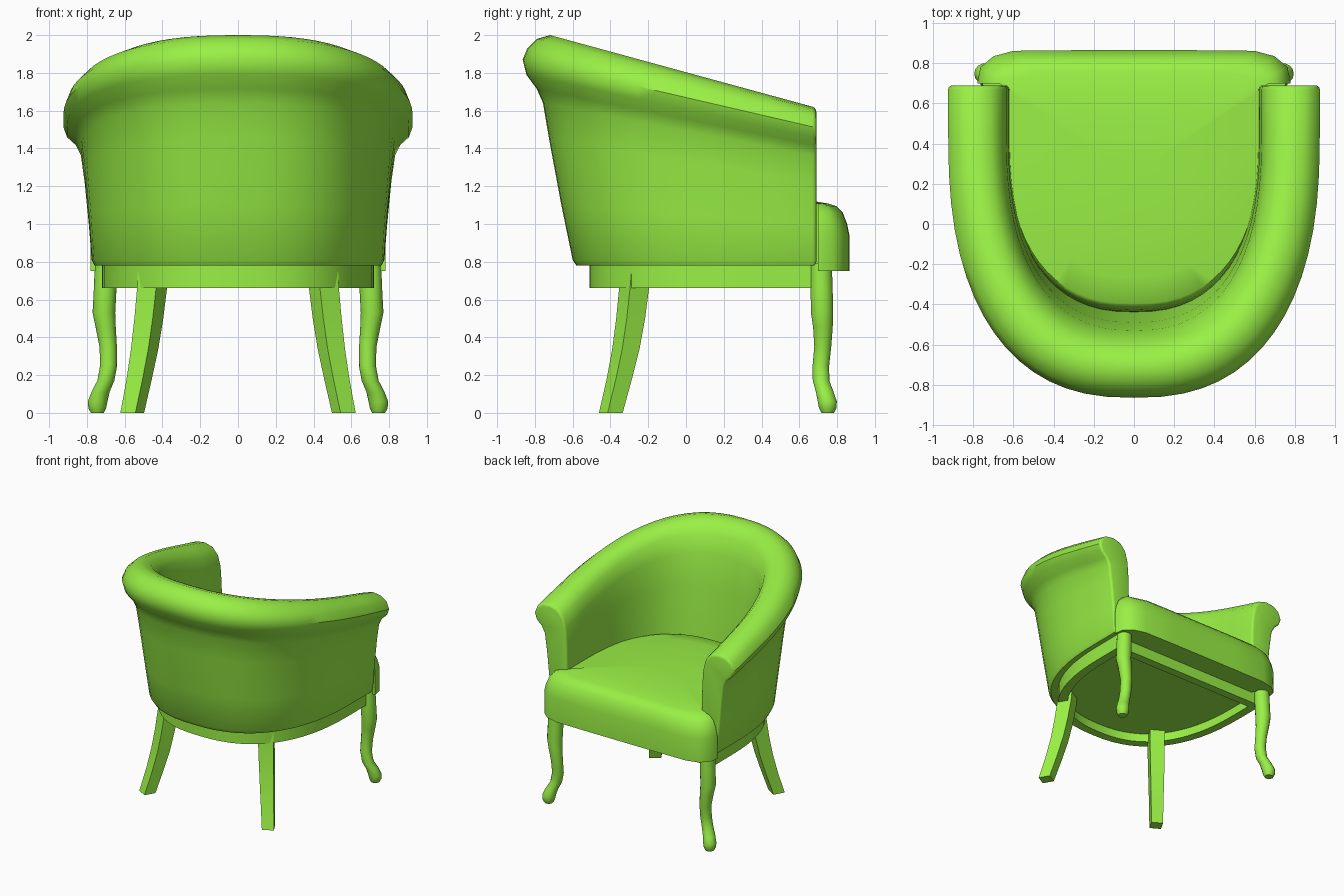
import bpy, bmesh, math

if "Cube" in bpy.data.objects:
    bpy.data.objects.remove(bpy.data.objects["Cube"])

green = bpy.data.materials.new("green")
green.diffuse_color = (0.32, 0.87, 0.06, 1)
green.use_nodes = True
green.node_tree.nodes["Principled BSDF"].inputs["Base Color"].default_value = green.diffuse_color


def loft(name, rings, bevel=0.0, angle=40):
    """Skin closed rings in order and cap both ends."""
    bm = bmesh.new()
    vs = [[bm.verts.new(p) for p in r] for r in rings]
    n = len(rings[0])
    for a, b in zip(vs, vs[1:]):
        for i in range(n):
            j = (i + 1) % n
            bm.faces.new((a[i], a[j], b[j], b[i]))
    caps = [bm.faces.new(vs[0]), bm.faces.new(vs[-1])]
    bmesh.ops.recalc_face_normals(bm, faces=bm.faces[:])
    if bevel:
        edges = [e for f in caps for e in f.edges]
        bmesh.ops.bevel(bm, geom=edges, offset=bevel, segments=3,
                        profile=0.5, affect='EDGES', clamp_overlap=True)
    mesh = bpy.data.meshes.new(name)
    bm.to_mesh(mesh)
    bm.free()
    mesh.materials.append(green)
    ob = bpy.data.objects.new(name, mesh)
    bpy.context.collection.objects.link(ob)
    bpy.ops.object.select_all(action='DESELECT')
    bpy.context.view_layer.objects.active = ob
    ob.select_set(True)
    bpy.ops.object.shade_smooth_by_angle(angle=math.radians(angle))
    return ob


def u_curve(a, back, front, steps=32, n=2.45, yc=0.45):
    """Horseshoe plan: straight arms and a superelliptic back."""
    pts = [(a, front)]
    for k in range(steps + 1):
        t = math.pi * k / steps
        c, s = math.cos(t), max(math.sin(t), 0)
        x = math.copysign(abs(c) ** (2 / n), c) * a
        pts.append((x, yc - (yc - back) * s ** (2 / n)))
    return pts + [(-a, front)]


# Upholstered shell: half width, back y, height at arm end, height at back
FRONT = 0.69
profile = [
    (0.62, -0.42, 0.78, 0.78), (0.62, -0.45, 1.10, 1.10),
    (0.625, -0.49, 1.32, 1.50), (0.635, -0.53, 1.45, 1.76),
    (0.66, -0.58, 1.54, 1.90), (0.71, -0.645, 1.595, 1.975),
    (0.78, -0.72, 1.615, 2.00), (0.85, -0.79, 1.605, 1.98),
    (0.90, -0.84, 1.57, 1.93), (0.925, -0.865, 1.51, 1.87),
    (0.905, -0.845, 1.455, 1.79), (0.86, -0.79, 1.415, 1.715),
    (0.832, -0.757, 1.36, 1.64), (0.812, -0.725, 1.22, 1.45),
    (0.79, -0.66, 1.00, 1.10), (0.775, -0.60, 0.81, 0.81),
    (0.76, -0.58, 0.78, 0.78),
]
lines = []
for a, back, zf, zb in profile:
    lines.append([(x, y, zf + (zb - zf) * (FRONT - y) / (FRONT - back))
                  for x, y in u_curve(a, back, FRONT)])
loft("backrest_shell", list(zip(*lines)), bevel=0.02)

# Base rail with recessed underside panel
rail = [(0.72, -0.51, 0.68, 0.79), (0.72, -0.51, 0.68, 0.66),
        (0.65, -0.44, 0.61, 0.66), (0.65, -0.44, 0.61, 0.73)]
loft("base_rail", [[(x, y, z) for x, y in u_curve(a, b, f)]
                   for a, b, f, z in rail])


# T-shaped seat cushion with wings in front of the arms
def seat_ring(i, z, scale=1.0):
    wing = [(0.60 - i, 0.862 - i), (0.70 - i, 0.835 - i),
            (0.765 - i, 0.78 - i * 0.5), (0.78 - i, 0.70)]
    body = u_curve(0.63, -0.44 + i * 0.4, 0.70)
    pts = wing + body + [(-x, y) for x, y in reversed(wing)]
    pts += [(-0.3, 0.865 - i), (0, 0.865 - i), (0.3, 0.865 - i)]
    return [(x * scale, 0.25 + (y - 0.25) * scale, z) for x, y in pts]


loft("seat_cushion", [
    seat_ring(0, 0.75), seat_ring(0, 0.94), seat_ring(0.012, 1.0),
    seat_ring(0.035, 1.06), seat_ring(0.07, 1.095), seat_ring(0.11, 1.108),
    seat_ring(0.11, 1.125, 0.8), seat_ring(0.11, 1.138, 0.5),
    seat_ring(0.11, 1.143, 0.2)])

# Curved legs: x, y, z, radius
front_path = [
    (0.70, 0.715, 0.79, 0.058), (0.703, 0.718, 0.66, 0.06),
    (0.71, 0.72, 0.53, 0.06), (0.70, 0.725, 0.45, 0.053),
    (0.687, 0.724, 0.35, 0.046), (0.685, 0.714, 0.25, 0.045),
    (0.70, 0.715, 0.17, 0.045), (0.728, 0.735, 0.11, 0.048),
    (0.743, 0.748, 0.06, 0.052), (0.745, 0.75, 0.025, 0.047),
    (0.745, 0.75, 0.0, 0.034)]
rear_path = [
    (0.45, -0.265, 0.78, 0.058), (0.455, -0.275, 0.66, 0.058),
    (0.472, -0.293, 0.50, 0.056), (0.494, -0.318, 0.34, 0.053),
    (0.523, -0.353, 0.18, 0.049), (0.56, -0.398, 0.0, 0.046)]


def leg(name, path, sides, side, turn=0.0, grow=1.0):
    rings = []
    for x, y, z, r in path:
        ang = [turn + 2 * math.pi * k / sides for k in range(sides)]
        rings.append([(side * (x + grow * r * math.cos(t)),
                       y + grow * r * math.sin(t), z) for t in ang])
    loft(name, rings)


for side, tag in ((1, "right"), (-1, "left")):
    leg("front_leg_" + tag, front_path, 14, side)
    leg("rear_leg_" + tag, rear_path, 4, side,
        math.radians(45 + 30), math.sqrt(2))
